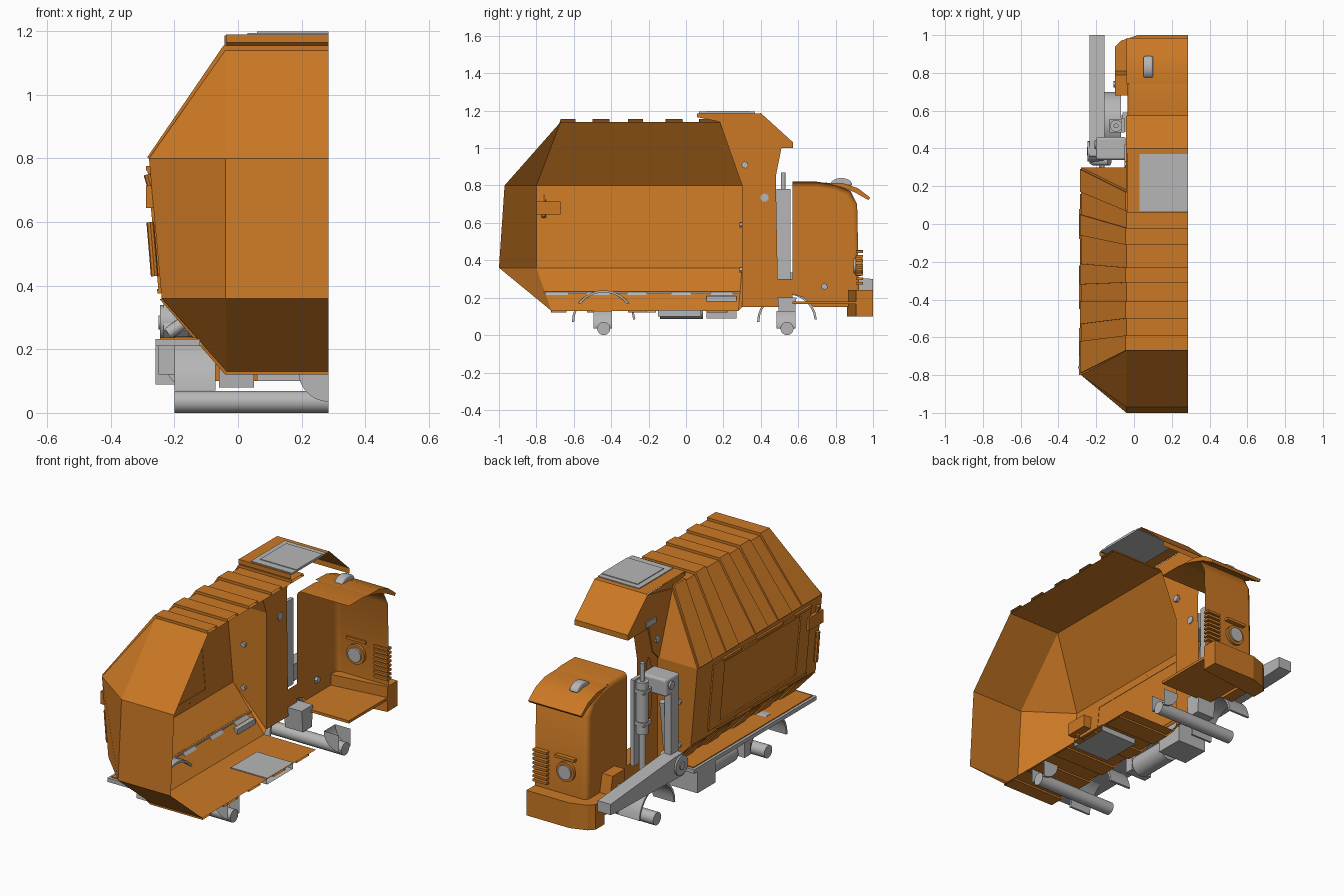
import bpy, bmesh, math
from mathutils import Vector

if "Cube" in bpy.data.objects:
    bpy.data.objects.remove(bpy.data.objects["Cube"])

XC, XW = 0.285, -0.035          # open centre plane, cab side wall


def material(name, c):
    m = bpy.data.materials.new(name)
    m.diffuse_color = (*c, 1)
    m.use_nodes = True
    m.node_tree.nodes["Principled BSDF"].inputs["Base Color"].default_value = m.diffuse_color
    return m


ORANGE = material("orange paint", (0.60, 0.19, 0.018))
GREY = material("grey metal", (0.47, 0.47, 0.47))


def mesh(name, verts, faces, mat=ORANGE, smooth=False, bevel=0):
    me = bpy.data.meshes.new(name)
    me.from_pydata([tuple(v) for v in verts], [], faces)
    bm = bmesh.new()
    bm.from_mesh(me)
    bmesh.ops.recalc_face_normals(bm, faces=bm.faces)
    bm.to_mesh(me)
    bm.free()
    me.materials.append(mat)
    ob = bpy.data.objects.new(name, me)
    bpy.context.collection.objects.link(ob)
    if bevel:
        b = ob.modifiers.new("bevel", 'BEVEL')
        b.width, b.segments, b.angle_limit = bevel, 3, math.radians(40)
    if smooth:
        bpy.context.view_layer.objects.active = ob
        ob.select_set(True)
        bpy.ops.object.shade_smooth_by_angle(angle=math.radians(40))
        ob.select_set(False)
    return ob


def prism(name, pts, a, b, axis='x', mat=ORANGE, closed=True, caps=(1, 1), **kw):
    """Extrude a 2D profile: axis x takes (y,z), y takes (x,z), z takes (x,y)."""
    put = {'x': lambda p, t: (t, p[0], p[1]), 'y': lambda p, t: (p[0], t, p[1]),
           'z': lambda p, t: (p[0], p[1], t)}[axis]
    n = len(pts)
    v = [put(p, a) for p in pts] + [put(p, b) for p in pts]
    f = [(i, (i + 1) % n, n + (i + 1) % n, n + i) for i in range(n if closed else n - 1)]
    if closed and caps[0]:
        f.append(tuple(range(n)))
    if closed and caps[1]:
        f.append(tuple(range(n, 2 * n)))
    return mesh(name, v, f, mat, **kw)


def box(name, x, y, z, mat=ORANGE, **kw):
    return prism(name, [(y[0], z[0]), (y[1], z[0]), (y[1], z[1]), (y[0], z[1])], *x, mat=mat, **kw)


def ring(c, r, n=16, a0=0, a1=360, ry=None):
    k = n if a1 - a0 == 360 else n - 1
    return [(c[0] + r * math.cos(math.radians(a0 + (a1 - a0) * i / k)),
             c[1] + (ry or r) * math.sin(math.radians(a0 + (a1 - a0) * i / k))) for i in range(n)]


def tube(name, p, q, r, mat=GREY, n=16):
    p, q = Vector(p), Vector(q)
    d = (q - p).normalized()
    u = d.orthogonal().normalized()
    w = d.cross(u)
    circ = [u * x + w * y for x, y in ring((0, 0), r, n)]
    f = [(i, (i + 1) % n, n + (i + 1) % n, n + i) for i in range(n)]
    return mesh(name, [p + c for c in circ] + [q + c for c in circ],
                f + [tuple(range(n)), tuple(range(n, 2 * n))], mat, smooth=True)


# ---- refuse body: half shell, open on the centre plane ----
rear = [(XC, -.67, 1.14), (-.04, -.67, 1.14), (-.28, -.80, .80), (-.24, -.80, .36),
        (XW, -.72, .13), (XC, -.72, .13)]
front = [(XC, .18, 1.14), (-.04, .18, 1.14), (-.28, .30, .80), (-.24, .30, .36),
         (XW, .28, .13), (XC, .28, .13)]
tail = [(XC, -.97, .80), (-.04, -.97, .80), (-.04, -1, .36), (XC, -1, .36)]
mesh("refuse_body", rear + front + tail + [(XW, .30, .80), (XW, .30, .15)],
     [(i, i + 1, i + 7, i + 6) for i in range(5)] +
     [(0, 1, 13, 12), (1, 2, 13), (2, 3, 14, 13), (3, 4, 14), (4, 5, 15, 14), (12, 13, 14, 15),
      (7, 8, 16), (8, 9, 17, 16), (9, 10, 17)])


# ---- raised ribs over roof and belly ----
def rib(name, path, ys0, ys1, offs):
    n = len(path)
    v = []
    for ys in (ys0, ys1):
        v += [(x, y, z) for (x, z), y in zip(path, ys)]
        v += [(x + o[0], y, z + o[1]) for (x, z), y, o in zip(path, ys, offs)]
    f = []
    for i in range(n - 1):
        f += [(i, i + 1, n + i + 1, n + i), (2 * n + i, 2 * n + i + 1, 3 * n + i + 1, 3 * n + i),
              (n + i, n + i + 1, 3 * n + i + 1, 3 * n + i)]
    mesh(name, v, f)


top = [(-.67, -.59), (-.50, -.41), (-.31, -.23), (-.11, -.02), (.07, .17)]
side = [(-.79, -.62), (-.53, -.41), (-.32, -.21), (-.06, .05), (.17, .29)]
low = [(-.72, -.64), (-.53, -.41), (-.31, -.21), (-.09, .01), (.11, .22)]
for i, (t, s, b) in enumerate(zip(top, side, low)):
    rib(f"roof_rib_{i}", [(XC, 1.14), (-.04, 1.14), (-.28, .80)],
        (t[0], t[0], s[0]), (t[1], t[1], s[1]), [(0, .015), (-.006, .015), (-.006, .003)])
    rib(f"belly_rib_{i}", [(XC, .13), (XW, .13), (-.24, .36)],
        (b[0], b[0], s[0]), (b[1], b[1], s[1]), [(0, -.01), (-.005, -.01), (-.006, -.003)])
    m0, m1 = b[0] * .6 + s[0] * .4, b[1] * .6 + s[1] * .4
    prism(f"marker_light_{i}", [(-.128, .215), (-.142, .231), (-.120, .231), (-.106, .215)],
          m0, m1, 'y', GREY)


# ---- framed side panel, latch and handle on the sloping side ----
def side_x(z, d=0):
    return -.24 - .04 * (z - .36) / .44 - d


def side_bar(name, y, z, d, mat=ORANGE):
    prism(name, [(side_x(z[0], -.002), z[0]), (side_x(z[1], -.002), z[1]),
                 (side_x(z[1], d), z[1]), (side_x(z[0], d), z[0])], y[0], y[1], 'y', mat)


for k, (y, z) in enumerate([((-.70, .16), (.75, .77)), ((-.70, .16), (.39, .41)),
                            ((-.70, -.61), (.41, .75)), ((.06, .16), (.41, .75))]):
    side_bar(f"side_frame_{k}", y, z, .008)
for k, y in enumerate([(-.45, -.22), (-.08, .08), (-.70, -.55)]):
    for z in (.375, .762):
        side_bar(f"panel_hinge_{k}_{z}", y, (z, z + .015), .012)
box("latch_block", (-.29, -.22), (-.80, -.67), (.645, .715))
tube("latch_pin", (-.25, -.76, .63), (-.285, -.76, .75), .012, ORANGE, 8)
tube("rear_handle", (-.262, -.77, .43), (-.276, -.77, .60), .012, ORANGE, 8)
for z in (.59, .35):
    tube(f"bulkhead_bolt_{z}", (-.17, .285, z), (-.17, .312, z), .015, n=6)

# ---- cab: side wall, roof fairing with sloping visor ----
mesh("cab_side_wall", [(XW, y, z) for y, z in [
    (.30, .15), (.57, .15), (.57, .30), (.49, .30), (.48, .85), (.51, 1.0), (.57, 1.0), (.57, 1.03),
    (.40, 1.185), (.06, 1.185), (.06, 1.165), (.18, 1.14), (.30, .80)]], [tuple(range(13))])
prism("roof_fairing", [(.06, 1.165), (.06, 1.19), (.40, 1.19), (.575, 1.03), (.575, 1.0)],
      XW - .003, XC, closed=False)
prism("fairing_side", [(.18, 1.14), (.40, 1.187), (.573, 1.03), (.573, 1.0), (.39, 1.0), (.35, .85), (.30, .80)],
      XW - .008, XW)
box("roof_hatch", (.03, XC), (.07, .37), (1.186, 1.195), GREY)
box("roof_hatch_inset", (.06, XC), (.11, .34), (1.19, 1.199), GREY)
tube("fairing_bolt", (-.05, .315, .91), (-.02, .315, .91), .02, n=6)
box("fairing_vent", (-.05, XW), (.33, .42), (1.01, 1.04), GREY)
oval, inner = ring((.39, .66), .035, 24, ry=.18), ring((.39, .66), .026, 24, ry=.168)
mesh("oval_window_rim", [(XW - .006, *p) for p in oval + inner],
     [(i, (i + 1) % 24, 24 + (i + 1) % 24, 24 + i) for i in range(24)])

# ---- hood, visor, floor, bumper ----
hood = [(.57, .82), (.70, .82), (.80, .805), (.88, .77), (.915, .70), (.925, .24), (.925, .15)]
n = len(hood)
mesh("hood", [(XW, *p) for p in hood] + [(XC, *p) for p in hood] +
     [(XW, .68, .15), (XW, .63, .20), (XW, .57, .22)],
     [(i, i + 1, n + i + 1, n + i) for i in range(n - 1)] + [tuple(range(n)) + (14, 15, 16)],
     bevel=.025, smooth=True)
prism("hood_visor", [(.74, .815), (.84, .812), (.92, .785), (.985, .735), (.975, .722), (.90, .765), (.83, .79)],
      XW - .006, XC, smooth=True)
prism("roof_lamp", ring((.83, .80), .06, 12, 0, 180, .04), .05, .10, mat=GREY, smooth=True, bevel=.012)
box("cab_floor", (XW, XC), (.57, .93), (.165, .18))
prism("bumper", [(XC, 1), (.02, 1), (-.07, .97), (-.10, .94), (-.10, .86), (XC, .91)], .10, .24, 'z')
prism("fender_step", [(.68, .15), (.90, .15), (.90, .24), (.81, .24), (.79, .34), (.68, .34)], -.10, XW)
tube("step_bolt", (-.108, .74, .26), (-.02, .74, .26), .018, n=6)
for i in range(8):
    z = .27 + i * .024
    box(f"grille_slat_{i}", (.20, XC), (.91, .945), (z, z + .013))
tube("headlight_rim", (.09, .905, .37), (.09, .938, .37), .055, ORANGE, 24)
tube("headlight", (.09, .895, .37), (.09, .946, .37), .04, GREY, 24)
box("lamp_brow", (.03, .15), (.91, .945), (.44, .455))

# ---- exhaust stack ----
tube("exhaust_muffler", (-.095, .52, .48), (-.095, .52, .77), .032)
tube("exhaust_pipe", (-.095, .52, .76), (-.095, .52, .87), .013)
tube("exhaust_lower_pipe", (-.095, .52, .28), (-.095, .52, .50), .018)
box("exhaust_shield", (-.07, -.05), (.485, .56), (.30, .78), GREY)
for z in (.53, .71):
    box(f"exhaust_clamp_{z}", (-.13, -.05), (.485, .555), (z, z + .02), GREY)

# ---- loader arm ----
box("arm_shoulder", (-.20, -.04), (.34, .46), (.68, .775), GREY, bevel=.012)
box("arm_upper", (-.20, -.16), (.35, .42), (.30, .72), GREY)
prism("arm_fore", [(.32, .26), (.36, .22), (.95, .235), (1.0, .24), (1.0, .30), (.44, .345), (.36, .345)],
      -.235, -.155, mat=GREY)
tube("arm_elbow", (-.245, .385, .285), (-.13, .385, .285), .055)
tube("elbow_pin", (-.25, .385, .285), (-.12, .385, .285), .022)
tube("shoulder_pin", (-.21, .42, .735), (-.03, .42, .735), .022)
tube("arm_ram", (-.14, .36, .28), (-.14, .40, .62), .02)
tube("elbow_ram", (-.22, .33, .25), (-.13, .33, .31), .02, n=10)

# ---- running board, tanks, fenders, axles ----
box("running_board_rim", (-.26, -.12), (-.78, .30), (.21, .232), GREY)
box("running_board_deck", (-.245, -.13), (-.765, .285), (.225, .237))
box("battery_box", (-.26, -.08), (.11, .27), (.09, .21), GREY)
tube("air_tank", (-.165, -.14, .145), (-.165, .09, .145), .06, n=24)
box("centre_tank", (.06, XC), (-.15, .08), (.10, .135), GREY, caps=(1, 0))
box("tool_box", (-.25, -.12), (-.21, -.16), (.12, .21), GREY)
for name, y, r in (("rear", -.44, .17), ("front", .54, .16)):
    arc = ring((y, .07), r, 14, 5, 180) + ring((y, .07), r - .012, 14, 5, 180)[::-1]
    prism(name + "_fender", arc, -.20, -.07, mat=GREY, smooth=True)
    tube(name + "_axle", (-.20, y, .035), (XC, y, .035), .035, n=20)
    tube(name + "_hub", (-.20, y, .035), (-.12, y, .035), .0345, n=20)
    # differential: quarter-round housing narrowing toward the axle
    prof = ring((XC, .13), .095, 8, 180, 270)
    h = [(x, y - .055, z) for x, z in prof] + [(x, y + .045, z) for x, z in prof]
    mesh(name + "_differential", h + [(XC, y - .055, .13), (XC, y + .045, .13)],
         [(i, i + 1, i + 9, i + 8) for i in range(7)] + [tuple(range(8)) + (16,), tuple(range(8, 16)) + (17,)],
         GREY, smooth=True)
prism("front_axle_mount", [(.50, .08), (.58, .08), (.59, .20), (.49, .20)], -.06, .05, mat=GREY)
